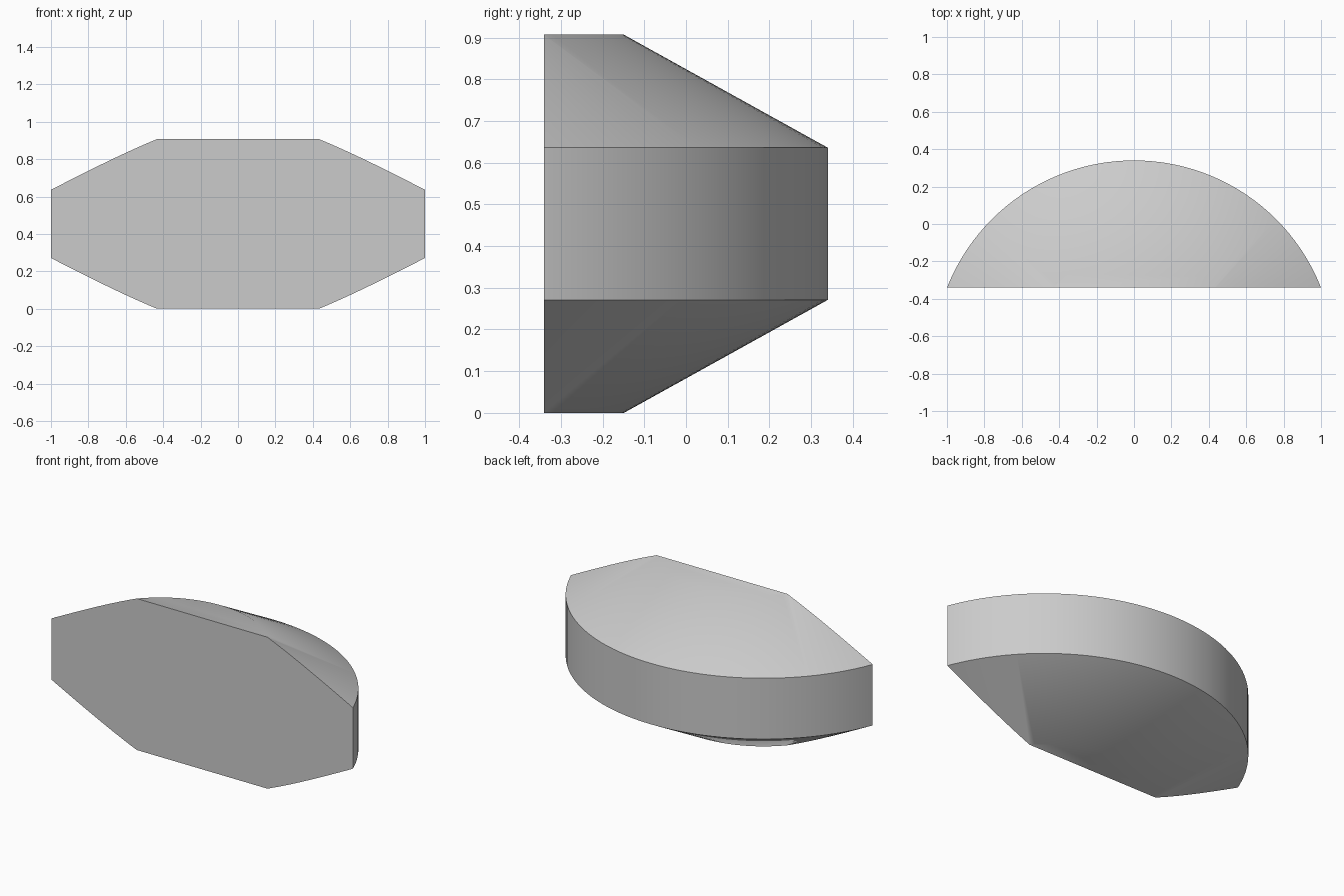
import bpy
import bmesh
import math
from mathutils import Vector

cube = bpy.data.objects.get("Cube")
if cube:
    bpy.data.objects.remove(cube, do_unlink=True)

# Dimensions of the turned body
RADIUS, CAP_RADIUS = 1.075, 0.586
HEIGHT, BEVEL_HEIGHT = 0.907, 0.271
AXIS_Y, FRONT_Y = -0.735, -0.34
STEPS = 128

# Plain grey material
grey = bpy.data.materials.new("light_grey")
grey.use_nodes = True
colour = (0.6, 0.6, 0.6, 1)
grey.diffuse_color = colour
grey.node_tree.nodes["Principled BSDF"].inputs["Base Color"].default_value = colour

# Drum with a conical bevel above and below, stacked ring by ring
bm = bmesh.new()
rings = []
for radius, z in ((CAP_RADIUS, 0), (RADIUS, BEVEL_HEIGHT),
                  (RADIUS, HEIGHT - BEVEL_HEIGHT), (CAP_RADIUS, HEIGHT)):
    circle = bmesh.ops.create_circle(bm, segments=STEPS, radius=radius)["verts"]
    bmesh.ops.translate(bm, verts=circle, vec=Vector((0, AXIS_Y, z)))
    rings.append(circle)
for low, high in zip(rings, rings[1:]):
    for i in range(STEPS):
        j = (i + 1) % STEPS
        bm.faces.new((low[i], low[j], high[j], high[i]))
bm.faces.new(rings[0])
bm.faces.new(rings[-1])

# Slice off the front to leave one flat-fronted segment
cut = bmesh.ops.bisect_plane(bm, geom=bm.verts[:] + bm.edges[:] + bm.faces[:],
                             plane_co=(0, FRONT_Y, 0), plane_no=(0, -1, 0),
                             clear_outer=True)
rim = [e for e in cut["geom_cut"] if isinstance(e, bmesh.types.BMEdge)]
bmesh.ops.contextual_create(bm, geom=rim)
bmesh.ops.recalc_face_normals(bm, faces=bm.faces[:])

mesh = bpy.data.meshes.new("bevelled_segment")
bm.to_mesh(mesh)
bm.free()
mesh.materials.append(grey)
segment = bpy.data.objects.new("bevelled_segment", mesh)
bpy.context.collection.objects.link(segment)

# Smooth curved sides, sharp rims
bpy.ops.object.select_all(action="DESELECT")
segment.select_set(True)
bpy.context.view_layer.objects.active = segment
bpy.ops.object.shade_smooth_by_angle(angle=math.radians(30))
